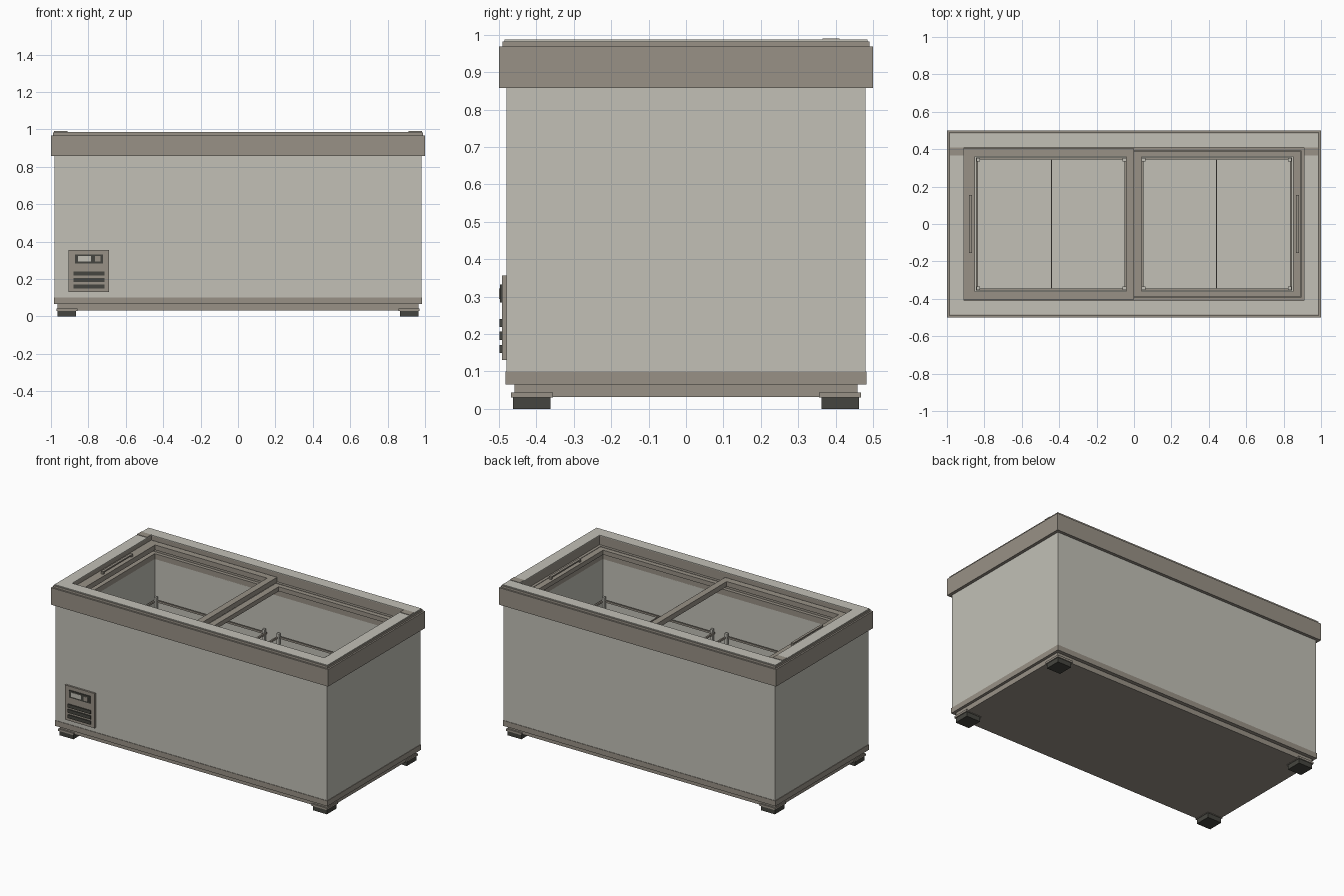
import bpy, bmesh

if "Cube" in bpy.data.objects:
    bpy.data.objects.remove(bpy.data.objects["Cube"])


def material(name, rgb):
    m = bpy.data.materials.new(name)
    m.diffuse_color = (*rgb, 1)
    m.use_nodes = True
    m.node_tree.nodes["Principled BSDF"].inputs["Base Color"].default_value = m.diffuse_color
    return m


LIGHT = material("pale grey", (0.54, 0.53, 0.47))
TRIM = material("warm grey trim", (0.315, 0.285, 0.24))
DARK = material("charcoal", (0.06, 0.06, 0.05))


def finish(name, bm, mat):
    bmesh.ops.recalc_face_normals(bm, faces=bm.faces)
    me = bpy.data.meshes.new(name)
    bm.to_mesh(me)
    bm.free()
    me.materials.append(mat)
    ob = bpy.data.objects.new(name, me)
    bpy.context.collection.objects.link(ob)
    return ob


def box(name, x0, x1, y0, y1, z0, z1, mat):
    bm = bmesh.new()
    bmesh.ops.create_cube(bm, size=1)
    for v in bm.verts:
        v.co = (x0 if v.co.x < 0 else x1, y0 if v.co.y < 0 else y1, z0 if v.co.z < 0 else z1)
    return finish(name, bm, mat)


def ring(name, outer, inner, z0, z1, mat):
    """Rectangular frame; outer and inner are (x0, x1, y0, y1)."""
    bm = bmesh.new()
    loops = []
    for (x0, x1, y0, y1), z in ((outer, z0), (outer, z1), (inner, z1), (inner, z0)):
        loops.append([bm.verts.new((x, y, z)) for x, y in ((x0, y0), (x1, y0), (x1, y1), (x0, y1))])
    for k in range(4):
        a, b = loops[k], loops[(k + 1) % 4]
        for i in range(4):
            j = (i + 1) % 4
            bm.faces.new((a[i], a[j], b[j], b[i]))
    return finish(name, bm, mat)


def rect(x, y):
    return (-x, x, -y, y)


# Cabinet: hollow tub, floor and base bands
ring("cabinet_walls", rect(0.98, 0.48), rect(0.86, 0.37), 0.10, 0.86, LIGHT)
box("cabinet_floor", -0.87, 0.87, -0.38, 0.38, 0.10, 0.13, LIGHT)
box("lower_band", -0.983, 0.983, -0.483, 0.483, 0.065, 0.10, TRIM)
box("base_plinth", -0.965, 0.965, -0.458, 0.458, 0.032, 0.065, TRIM)

# Feet with mounting plates
for sx in (-1, 1):
    for sy in (-1, 1):
        cx, cy = sx * 0.915, sy * 0.412
        box("foot", cx - 0.05, cx + 0.05, cy - 0.05, cy + 0.05, 0, 0.032, DARK)
        box("foot_plate", cx - 0.056, cx + 0.056, cy - 0.056, cy + 0.056, 0.030, 0.043, TRIM)

# Top rim with stepped cap and lid tracks
ring("rim", rect(1.0, 0.5), rect(0.91, 0.41), 0.857, 0.968, TRIM)
ring("cap_step", rect(0.99, 0.49), rect(0.91, 0.41), 0.968, 0.982, TRIM)
ring("cap_top", rect(0.985, 0.485), rect(0.91, 0.41), 0.982, 0.987, LIGHT)
ring("upper_track", rect(0.912, 0.412), rect(0.892, 0.393), 0.895, 0.925, TRIM)
ring("lower_track", rect(0.912, 0.412), rect(0.86, 0.37), 0.857, 0.895, TRIM)
for s in (-1, 1):
    x0, x1 = sorted((s * 0.912, s * 0.985))
    box("cap_strip", x0, x1, 0.365, 0.41, 0.986, 0.99, TRIM)

# Sliding lid frames, the left one riding above the right
ring("left_lid_frame", (-0.908, 0.0, -0.403, 0.403), (-0.85, -0.042, -0.36, 0.36), 0.925, 0.958, TRIM)
ring("right_lid_frame", (0.0, 0.89, -0.39, 0.39), (0.042, 0.85, -0.36, 0.36), 0.895, 0.924, TRIM)

# Lid handles on short mounts
for s, z in ((-1, 0.958), (1, 0.924)):
    cx = s * 0.873
    box("lid_handle", cx - 0.008, cx + 0.008, -0.155, 0.155, z + 0.010, z + 0.018, TRIM)
    for y in (-0.147, 0.147):
        box("handle_mount", cx - 0.008, cx + 0.008, y - 0.008, y + 0.008, z, z + 0.010, TRIM)

# Storage baskets: rim, corner posts and centre divider
for s in (-1, 1):
    x0, x1 = sorted((s * 0.04, s * 0.845))
    ring("basket_rim", (x0, x1, -0.355, 0.355), (x0 + 0.01, x1 - 0.01, -0.345, 0.345), 0.595, 0.607, TRIM)
    for x in (x0 + 0.012, x1 - 0.012):
        for y in (-0.343, 0.343):
            box("basket_post", x - 0.009, x + 0.009, y - 0.009, y + 0.009, 0.13, 0.63, LIGHT)
    box("basket_divider", s * 0.442 - 0.003, s * 0.442 + 0.003, -0.345, 0.345, 0.595, 0.605, TRIM)

# Control panel with display, button and vent slots
box("control_panel", -0.905, -0.69, -0.492, -0.479, 0.13, 0.356, TRIM)
box("display_bezel", -0.872, -0.722, -0.497, -0.491, 0.284, 0.332, DARK)
box("display_screen", -0.855, -0.785, -0.499, -0.496, 0.294, 0.322, LIGHT)
box("power_button", -0.765, -0.735, -0.5, -0.496, 0.294, 0.322, TRIM)
for z in (0.160, 0.195, 0.229):
    box("vent_slot", -0.88, -0.715, -0.499, -0.491, z - 0.011, z + 0.011, DARK)
